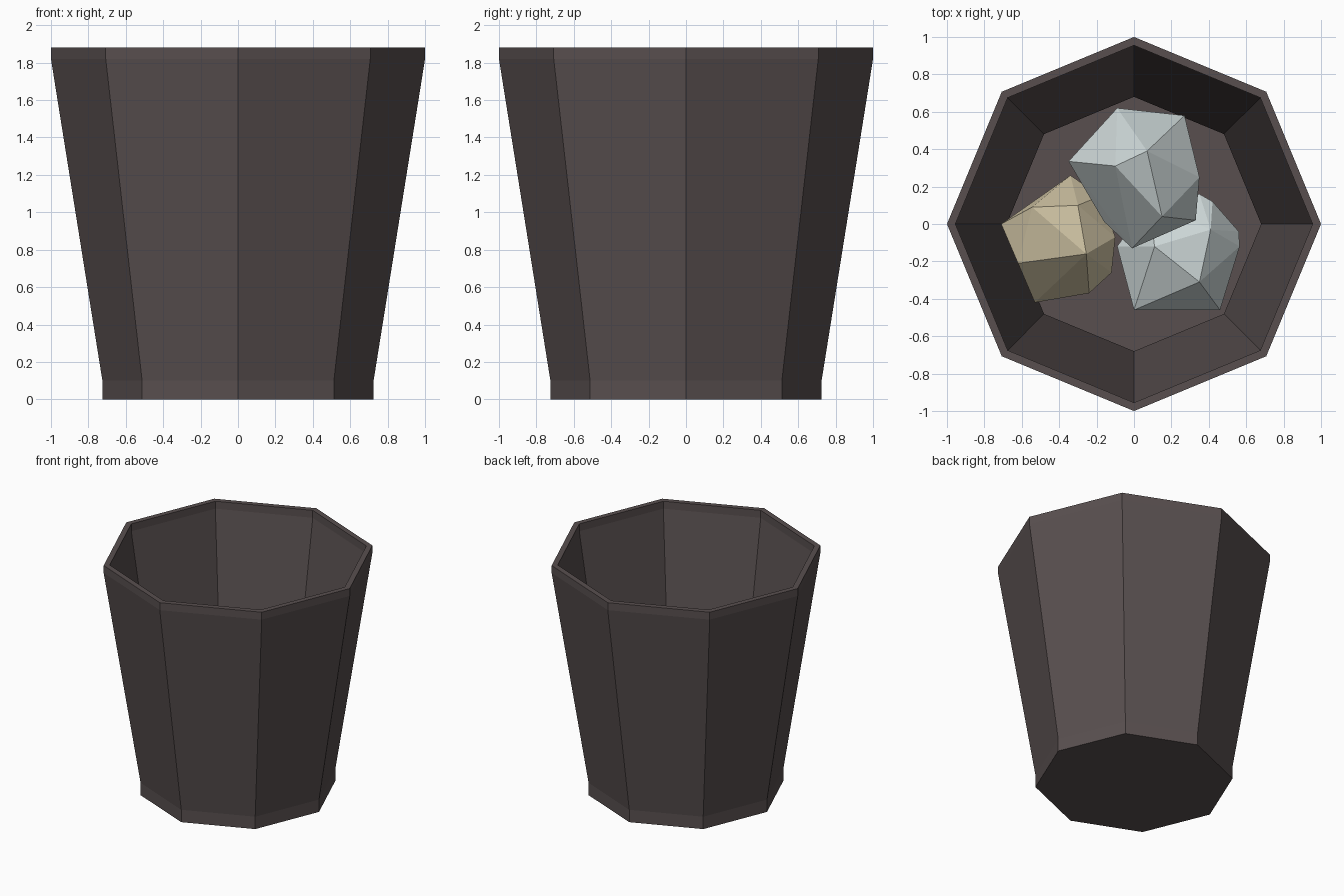
import bpy, bmesh, math
from mathutils import Vector

if "Cube" in bpy.data.objects:
    bpy.data.objects.remove(bpy.data.objects["Cube"])


def material(name, rgb):
    m = bpy.data.materials.new(name)
    m.diffuse_color = (*rgb, 1)
    m.use_nodes = True
    m.node_tree.nodes["Principled BSDF"].inputs["Base Color"].default_value = m.diffuse_color
    return m


def finish(name, bm, mat):
    bmesh.ops.recalc_face_normals(bm, faces=bm.faces)
    mesh = bpy.data.meshes.new(name)
    bm.to_mesh(mesh)
    bm.free()
    mesh.materials.append(mat)
    ob = bpy.data.objects.new(name, mesh)
    bpy.context.collection.objects.link(ob)
    return ob


dark = material("dark_brown_grey", (0.0985, 0.0785, 0.0785))
white = material("paper_white", (0.60, 0.67, 0.67))
beige = material("paper_beige", (0.63, 0.55, 0.37))

# Bin: eight-sided profile running up the outside, over the rim, down inside
profile = [(0.725, 0), (0.725, 0.10), (1.0, 1.82), (1.0, 1.88),
           (0.955, 1.88), (0.955, 1.82), (0.68, 0.10), (0.68, 0.05)]
bm = bmesh.new()
rings = [[bm.verts.new((r * math.cos(i * math.pi / 4), r * math.sin(i * math.pi / 4), z))
          for i in range(8)] for r, z in profile]
for a, b in zip(rings, rings[1:]):
    for i in range(8):
        j = (i + 1) % 8
        bm.faces.new((a[i], a[j], b[j], b[i]))
bm.faces.new(rings[0])    # underside
bm.faces.new(rings[-1])   # inside floor
finish("waste_bin", bm, dark)


# Crumpled paper: corner points seen from above lifted onto a ball (plus a small
# crumple offset), echoed underneath through the centre, wrapped in a hull
def paper_ball(name, mat, centre, radius, corners):
    c = Vector(centre)
    bm = bmesh.new()
    for x, y, dz in corners:
        dx, dy = x - c.x, y - c.y
        z = math.sqrt(max(0.0, radius ** 2 - dx * dx - dy * dy))
        bm.verts.new(c + Vector((dx, dy, z + dz)))
        bm.verts.new(c - Vector((dx * 0.72, dy * 0.72, z * 0.7 + 0.07)))
    res = bmesh.ops.convex_hull(bm, input=bm.verts)
    loose = [g for g in set(res["geom_interior"]) if isinstance(g, bmesh.types.BMVert)]
    bmesh.ops.delete(bm, geom=loose, context='VERTS')
    finish(name, bm, mat)


paper_ball("paper_ball_left", beige, (-0.40, -0.08, 0.36), 0.34,
           [(-0.71, 0, -.05), (-0.545, 0.09, -.01), (-0.34, 0.26, 0), (-0.30, 0.10, 0.03),
            (-0.10, -0.07, 0), (-0.255, -0.16, 0.04), (-0.24, -0.37, 0), (-0.53, -0.42, -.05),
            (-0.62, -0.21, -.07), (-0.12, -0.26, 0), (-0.18, 0.15, 0)])
paper_ball("paper_ball_right", white, (0.24, -0.14, 0.36), 0.34,
           [(0.0, -0.46, 0.12), (0.46, -0.46, -.02), (0.565, -0.12, 0), (0.56, -0.04, 0),
            (0.41, -0.03, 0), (0.42, 0.12, 0), (0.35, 0.16, 0), (0.35, -0.31, 0.02),
            (0.11, -0.12, 0), (-0.09, -0.12, 0), (0.08, 0.12, 0)])
paper_ball("paper_ball_top", white, (0.02, 0.25, 0.82), 0.36,
           [(-0.35, 0.335, 0), (-0.09, 0.62, 0), (0.27, 0.58, 0), (0.35, 0.25, 0),
            (0.33, 0.02, 0), (-0.01, -0.13, 0), (-0.10, 0.31, 0), (0.07, 0.39, 0.04),
            (0.15, 0.04, 0)])
